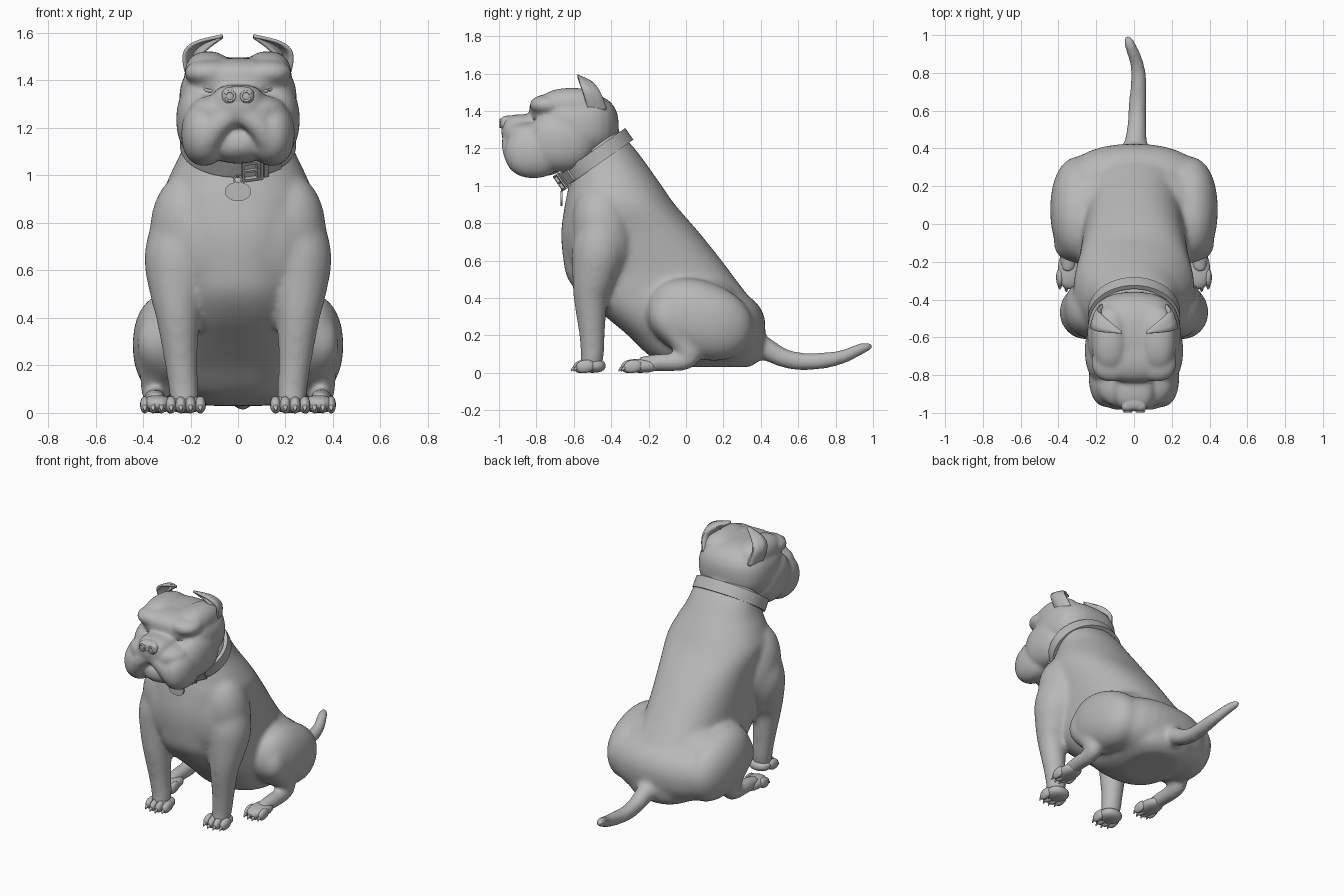
import bpy, bmesh, math
from mathutils import Vector, Matrix

if "Cube" in bpy.data.objects:
    bpy.data.objects.remove(bpy.data.objects["Cube"])

grey = bpy.data.materials.new("plain_grey")
grey.diffuse_color = (0.48, 0.48, 0.48, 1)
grey.use_nodes = True
grey.node_tree.nodes["Principled BSDF"].inputs["Base Color"].default_value = grey.diffuse_color


def finish(bm, name, voxel=0, smooth=0):
    """Turn a bmesh into an object; optionally fuse its pieces into one skin."""
    bmesh.ops.recalc_face_normals(bm, faces=bm.faces)
    me = bpy.data.meshes.new(name)
    bm.to_mesh(me)
    bm.free()
    ob = bpy.data.objects.new(name, me)
    bpy.context.collection.objects.link(ob)
    if voxel:
        m = ob.modifiers.new("fuse", 'REMESH')
        m.mode, m.voxel_size, m.use_smooth_shade = 'VOXEL', voxel, True
        m = ob.modifiers.new("soften", 'SMOOTH')
        m.factor, m.iterations = 0.5, smooth
    bpy.ops.object.select_all(action='DESELECT')
    ob.select_set(True)
    bpy.context.view_layer.objects.active = ob
    for m in list(ob.modifiers):
        bpy.ops.object.modifier_apply(modifier=m.name)
    ob.data.materials.clear()
    ob.data.materials.append(grey)
    bpy.ops.object.shade_smooth_by_angle(angle=math.radians(50))
    return ob


def spline(pts, n=6):
    """Catmull-Rom through tuples of any length."""
    out, P = [], [pts[0]] + list(pts) + [pts[-1]]
    for i in range(1, len(P) - 2):
        for k in range(n):
            t = k / n
            out.append([0.5 * (2 * b + (c - a) * t + (2 * a - 5 * b + 4 * c - d) * t * t
                               + (3 * b - a - 3 * c + d) * t ** 3)
                        for a, b, c, d in zip(*P[i - 1:i + 3])])
    return out + [list(pts[-1])]


def skin(bm, rings):
    rows = [[bm.verts.new(p) for p in r] for r in rings]
    n = len(rows[0])
    for a, b in zip(rows, rows[1:]):
        for i in range(n):
            bm.faces.new((a[i], a[(i + 1) % n], b[(i + 1) % n], b[i]))
    bm.faces.new(rows[0])
    bm.faces.new(rows[-1])


def blob(bm, c, r, n=2, tilt=0, seg=32):
    """Ellipsoid, squarer for larger n, tilted about x."""
    vs = bmesh.ops.create_uvsphere(bm, u_segments=seg, v_segments=seg // 2, radius=1)['verts']
    rot = Matrix.Rotation(math.radians(tilt), 3, 'X')
    for v in vs:
        d = v.co / sum(abs(q) ** n for q in v.co) ** (1 / n)
        v.co = Vector(c) + rot @ Vector((d.x * r[0], d.y * r[1], d.z * r[2]))


def tube(bm, pts, s=1, seg=20, n=6):
    """Round tube along (x, y, z, radius) points, with x mirrored by s."""
    path, rings = spline(pts, n), []
    co = [Vector((p[0] * s, p[1], p[2])) for p in path]
    for i, p in enumerate(path):
        t = (co[min(i + 1, len(co) - 1)] - co[max(i - 1, 0)]).normalized()
        ref = Vector((0, 1, 0.05)) if abs(t.x) > 0.9 else Vector((1, 0.05, 0.02))
        u = t.cross(ref).normalized()
        w = t.cross(u)
        rings.append([co[i] + p[3] * (u * math.cos(a) + w * math.sin(a))
                      for a in (math.tau * k / seg for k in range(seg))])
    skin(bm, rings)


def box(bm, mat, size):
    bmesh.ops.create_cube(bm, size=1, matrix=mat @ Matrix.Diagonal((*size, 1)))


# torso and neck: slices of (z, front y, back y, half width, squareness)
bm = bmesh.new()
slices = [(.03, -.04, .34, .15, 2.5), (.08, -.18, .40, .24, 2.6), (.2, -.31, .42, .28, 2.7),
          (.3, -.43, .405, .29, 2.7), (.4, -.55, .34, .285, 2.6), (.5, -.63, .265, .28, 2.5),
          (.6, -.655, .19, .285, 2.4), (.75, -.667, .07, .30, 2.4), (.9, -.647, -.06, .32, 2.3),
          (1.0, -.627, -.13, .287, 2.2), (1.1, -.612, -.20, .24, 2.1), (1.2, -.59, -.275, .21, 2.1),
          (1.32, -.6, -.385, .17, 2)]
rings = []
for z, f, b, w, n in spline(slices, 5):
    ring = []
    for k in range(48):
        c, s = math.cos(math.tau * k / 48), math.sin(math.tau * k / 48)
        q = (abs(c) ** n + abs(s) ** n) ** (-1 / n)
        ring.append((w * c * q, (f + b) / 2 + (b - f) / 2 * s * q, z))
    rings.append(ring)
skin(bm, rings)
# broad chest, rump and hips
blob(bm, (0, -.46, .73), (.355, .195, .31), 2.1)
blob(bm, (0, .17, .245), (.395, .255, .208), 2.3, -6)
blob(bm, (0, .12, .36), (.36, .2, .17), 2.2, -30)
for s in (1, -1):
    # shoulder and foreleg
    blob(bm, (.21 * s, -.445, .75), (.162, .16, .26), 2.1, 8)
    tube(bm, [(.225, -.45, .86, .118), (.25, -.465, .66, .145), (.256, -.495, .5, .116),
              (.253, -.51, .4, .092), (.24, -.503, .22, .071), (.23, -.5, .11, .064),
              (.225, -.51, .03, .058)], s)
    # haunch
    blob(bm, (.288 * s, .075, .285), (.156, .29, .205), 2.2, -20)
    # shin, hock and hind foot
    tube(bm, [(.33, -.08, .37, .08), (.335, -.105, .29, .09), (.345, -.035, .19, .07),
              (.35, .02, .1, .06), (.35, -.02, .06, .05), (.35, -.14, .055, .048),
              (.345, -.25, .045, .043)], s)
# tail
tube(bm, [(0, .34, .17, .075), (.01, .44, .12, .06), (.015, .52, .08, .052), (.018, .62, .06, .049),
          (.025, .75, .067, .044), (.015, .85, .09, .038), (-.018, .94, .13, .033),
          (-.035, .985, .14, .024), (-.038, 1.0, .138, .008)])
finish(bm, "body_legs_and_tail", .012, 24)

# head: skull, throat, forehead, bridge, muzzle and chin, then paired lobes
bm = bmesh.new()
blob(bm, (0, -.588, 1.32), (.247, .228, .178), 2.6)
blob(bm, (0, -.5, 1.25), (.19, .15, .15))
blob(bm, (0, -.68, 1.405), (.21, .158, .09), 2.6)
blob(bm, (0, -.86, 1.3), (.11, .128, .082), 3)
blob(bm, (0, -.83, 1.268), (.205, .15, .08), 2.4)
blob(bm, (0, -.79, 1.135), (.13, .145, .085), 2.3)
for s in (1, -1):
    blob(bm, (.125 * s, -.61, 1.425), (.1, .18, .098), 2.3)
    blob(bm, (.12 * s, -.735, 1.432), (.105, .1, .055), 2.2)
    blob(bm, (.06 * s, -.75, 1.41), (.06, .085, .05), 2.2)
    blob(bm, (.145 * s, -.67, 1.235), (.115, .18, .16), 2.3)
    blob(bm, (.142 * s, -.815, 1.175), (.097, .155, .135), 2.2)
    # upper lip, arching down from the middle to the jowl
    tube(bm, [(-.01, -.93, 1.26, .045), (.035, -.935, 1.25, .048), (.085, -.935, 1.21, .05),
              (.125, -.915, 1.155, .055), (.15, -.88, 1.11, .055)], s)
finish(bm, "head", .01, 12)

# nose with nostril rims
bm = bmesh.new()
blob(bm, (0, -.945, 1.333), (.07, .045, .042), 2.8)
for s in (1, -1):
    blob(bm, (.034 * s, -.963, 1.334), (.034, .032, .038), 2.3)
    tube(bm, [(.034 + .02 * math.cos(a), -.992, 1.334 + .02 * math.sin(a), .006)
              for a in (math.radians(40 * k + 20) for k in range(9))], s, 8, 3)
finish(bm, "nose")

# eyes with lids
bm = bmesh.new()
for s in (1, -1):
    blob(bm, (.115 * s, -.788, 1.373), (.03, .028, .017), seg=20)
    for up in (1, -1):
        tube(bm, [(.078, -.795, 1.366, .005), (.1, -.808, 1.373 + .016 * up, .007),
                  (.13, -.806, 1.374 + .016 * up, .007), (.152, -.785, 1.378, .005)], s, 8, 4)
finish(bm, "eyes")

# folded ears: inner edge, back of cup, outer edge
edges = [spline(e, 5) for e in (
    [(.15, -.53, 1.43), (.17, -.54, 1.49), (.125, -.555, 1.54), (.07, -.575, 1.58)],
    [(.17, -.43, 1.41), (.192, -.465, 1.5), (.15, -.51, 1.555), (.066, -.576, 1.585)],
    [(.205, -.52, 1.39), (.228, -.55, 1.5), (.185, -.57, 1.556), (.066, -.58, 1.588)])]
for s, side in ((1, "left"), (-1, "right")):
    bm = bmesh.new()
    rows = []
    for a, c, b in zip(*edges):
        A, C, B = (Vector((p[0] * s, p[1], p[2])) for p in (a, c, b))
        rows.append([bm.verts.new(A * (1 - t) * (1 - 2 * t) + C * 4 * t * (1 - t) + B * t * (2 * t - 1))
                     for t in (k / 8 for k in range(9))])
    for p, q in zip(rows, rows[1:]):
        for i in range(8):
            bm.faces.new((p[i], p[i + 1], q[i + 1], q[i]))
    ob = finish(bm, side + "_ear")
    m = ob.modifiers.new("thickness", 'SOLIDIFY')
    m.thickness, m.offset = .014, 0

# paws: pad, four toes, claws
for name, x, y, w, pad in (("fore_paws", .22, -.54, .041, .07), ("hind_paws", .34, -.285, .035, .1)):
    bm = bmesh.new()
    for s in (1, -1):
        blob(bm, (x * s, y + .04, .037), (w * 1.8, pad, .037), 2.4)
        for k in range(4):
            o = k - 1.5
            tx, ty = x + o * w, y - .02 + .014 * abs(o)
            blob(bm, (tx * s, ty, .034), (w * .57, .05, .035), 2.2, 10, 16)
            tube(bm, [(tx, ty - .03, .03, .011), (tx, ty - .05, .022, .009),
                      (tx, ty - .062, .008, .002)], s, 8, 3)
    finish(bm, name)

# collar band, tilted around the neck
base = Matrix.Translation((0, -.485, 1.15)) @ Matrix.Rotation(math.radians(35), 4, 'X')
bm = bmesh.new()
prof = [(-.01, -.038), (.014, -.038), (.014, .038), (-.01, .038)]
skin_rows = []
for k in range(64):
    a = math.tau * k / 64
    skin_rows.append([bm.verts.new(base @ Vector(((.23 + d) * math.sin(a), -(.208 + d) * math.cos(a), h)))
                      for d, h in prof])
for k in range(64):
    p, q = skin_rows[k], skin_rows[(k + 1) % 64]
    for i in range(4):
        bm.faces.new((p[i], p[(i + 1) % 4], q[(i + 1) % 4], q[i]))
finish(bm, "collar")


def on_collar(deg, out=0):
    a = math.radians(deg)
    return base @ Matrix.Translation(((.24 + out) * math.sin(a), -(.22 + out) * math.cos(a), 0)) \
        @ Matrix.Rotation(a, 4, 'Z')


# buckle frame with prong, keeper and strap end
bm = bmesh.new()
f = on_collar(14, .012)
for s in (1, -1):
    box(bm, f @ Matrix.Translation((0, 0, .042 * s)), (.085, .018, .012))
    box(bm, f @ Matrix.Translation((.04 * s, 0, 0)), (.012, .018, .09))
box(bm, f, (.085, .012, .01))
box(bm, on_collar(28, .008), (.02, .02, .088))
finish(bm, "buckle")
bm = bmesh.new()
box(bm, on_collar(32, .005), (.12, .012, .07))
finish(bm, "strap_end")

# hanging tag and its ring
bm = bmesh.new()
bmesh.ops.create_cone(bm, cap_ends=True, segments=40, radius1=1, radius2=1, depth=.012,
                      matrix=Matrix.Translation((0, -.665, .932)) @ Matrix.Rotation(math.pi / 2, 4, 'X')
                      @ Matrix.Diagonal((.055, .04, 1, 1)))
tube(bm, [(.016 * math.cos(a), -.665, .982 + .016 * math.sin(a), .004)
          for a in (math.tau * k / 8 for k in range(9))], 1, 8, 3)
finish(bm, "tag")
